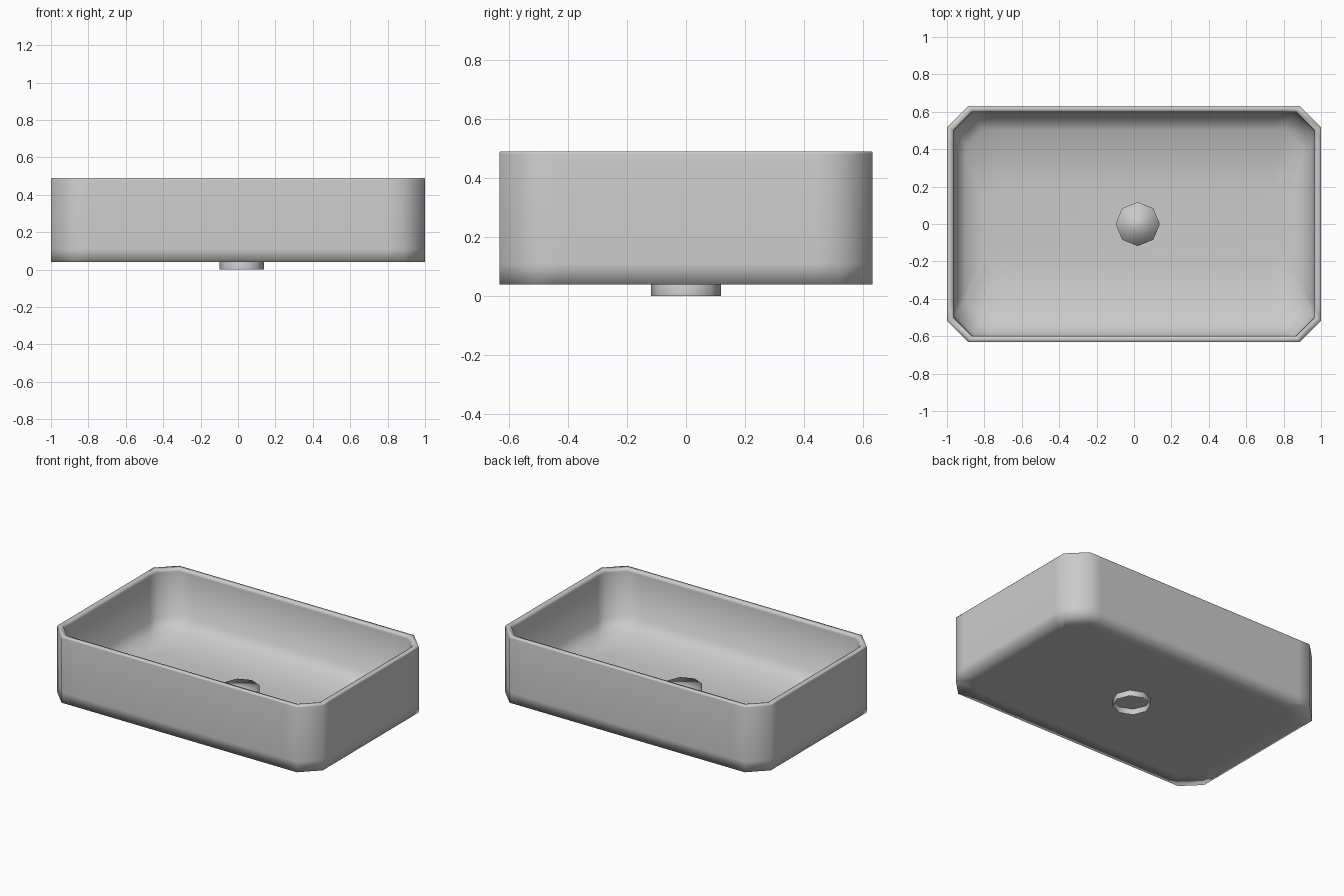
import bpy, bmesh, math

cube = bpy.data.objects.get("Cube")
if cube:
    bpy.data.objects.remove(cube, do_unlink=True)

ceramic = bpy.data.materials.new("grey ceramic")
ceramic.use_nodes = True
GREY = (0.6, 0.6, 0.6, 1)
ceramic.diffuse_color = GREY
ceramic.node_tree.nodes["Principled BSDF"].inputs["Base Color"].default_value = GREY


def outline(hx, hy, cut):
    """Chamfered rectangle, with extra points that keep the walls flat."""
    px, py = hx - cut, hy - cut
    quarter = [(hx, py * 0.85), (hx, py), (px, hy), (px * 0.9, hy)]
    mirrored = [(-x, y) for x, y in reversed(quarter)]
    half = quarter + mirrored
    return half + [(-x, -y) for x, y in half]


def loft(name, rings, cap_start=False, cap_end=False):
    """Skin a list of (points, height) rings with smooth faces."""
    bm = bmesh.new()
    loops = [[bm.verts.new((x, y, z)) for x, y in pts] for pts, z in rings]
    for a, b in zip(loops, loops[1:]):
        n = len(a)
        for i in range(n):
            j = (i + 1) % n
            bm.faces.new((a[i], a[j], b[j], b[i]))
    if cap_start:
        bm.faces.new(reversed(loops[0]))
    if cap_end:
        bm.faces.new(loops[-1])
    for f in bm.faces:
        f.smooth = True
    mesh = bpy.data.meshes.new(name)
    bm.to_mesh(mesh)
    bm.free()
    mesh.materials.append(ceramic)
    obj = bpy.data.objects.new(name, mesh)
    bpy.context.collection.objects.link(obj)
    return obj


# Basin: underside, outer wall, narrow rim, inner wall and dished floor
loft("basin", [
    (outline(0.9, 0.53, 0.1), 0.04),
    (outline(1.0, 0.632, 0.115), 0.04),
    (outline(1.0, 0.632, 0.115), 0.11),
    (outline(1.0, 0.632, 0.115), 0.48),
    (outline(0.998, 0.63, 0.115), 0.49),
    (outline(0.967, 0.6, 0.1), 0.488),
    (outline(0.965, 0.598, 0.1), 0.47),
    (outline(0.955, 0.59, 0.1), 0.17),
    (outline(0.9, 0.5, 0.09), 0.105),
    (outline(0.8, 0.2, 0.06), 0.09),
], cap_start=True, cap_end=True)

# Drain: eight-sided tube, open below, with a softly shaded cap
circle = [(0.02 + 0.118 * math.cos(k * math.pi / 4),
           0.118 * math.sin(k * math.pi / 4)) for k in range(8)]
loft("drain", [(circle, 0.0), (circle, 0.15)], cap_end=True)
